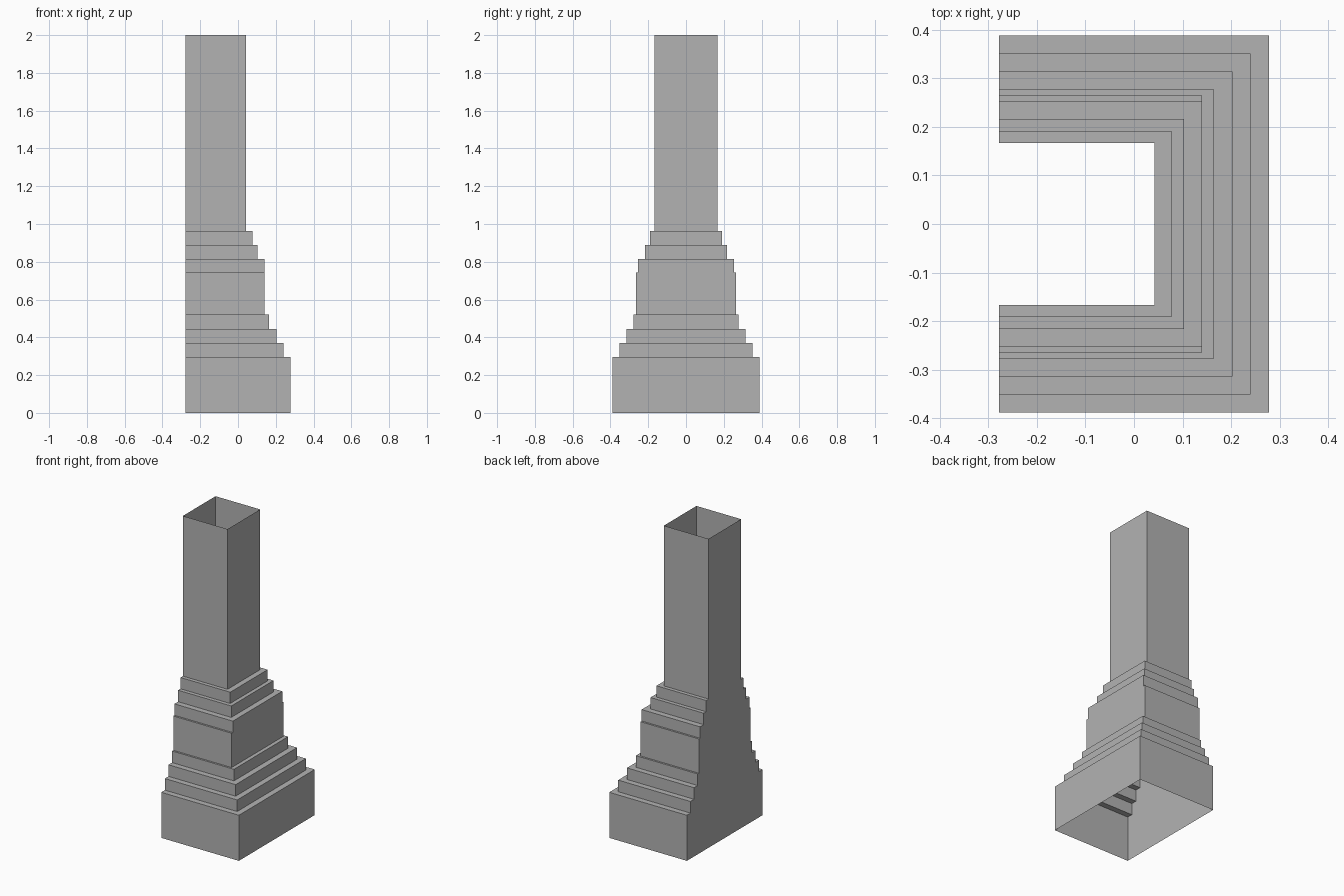
import bpy
import bmesh

if "Cube" in bpy.data.objects:
    bpy.data.objects.remove(bpy.data.objects["Cube"])

BACK = -0.278  # flat wall side

# (bottom z, top z, right-hand x, half depth) of each brick course
courses = [
    (0.0, 0.295, 0.278, 0.388),
    (0.295, 0.37, 0.24, 0.351),
    (0.37, 0.445, 0.203, 0.314),
    (0.445, 0.52, 0.165, 0.277),
    (0.52, 0.742, 0.14, 0.265),
    (0.742, 0.816, 0.14, 0.253),
    (0.816, 0.89, 0.103, 0.216),
    (0.89, 0.963, 0.078, 0.191),
    (0.963, 2.0, 0.042, 0.167),
]

grey = bpy.data.materials.new("plain grey")
grey.diffuse_color = (0.45, 0.45, 0.45, 1)
grey.use_nodes = True
grey.node_tree.nodes["Principled BSDF"].inputs["Base Color"].default_value = grey.diffuse_color

bm = bmesh.new()


def ring(x, y, z):
    return [bm.verts.new(p) for p in
            ((BACK, -y, z), (x, -y, z), (x, y, z), (BACK, y, z))]


# Open stepped shell: walls of each course, then the ledge to the next one
previous = None
for z0, z1, x, y in courses:
    low, high = ring(x, y, z0), ring(x, y, z1)
    if previous:
        for i in range(3):  # no ledge along the flat back
            bm.faces.new((previous[i], previous[i + 1], low[i + 1], low[i]))
    for i in range(4):
        j = (i + 1) % 4
        bm.faces.new((low[i], low[j], high[j], high[i]))
    previous = high

# Merge the zero-width ledge where two courses share the same right side
bmesh.ops.dissolve_degenerate(bm, dist=1e-5, edges=bm.edges[:])

mesh = bpy.data.meshes.new("chimney_stack")
bm.to_mesh(mesh)
bm.free()
mesh.materials.append(grey)
chimney = bpy.data.objects.new("chimney_stack", mesh)
bpy.context.collection.objects.link(chimney)
